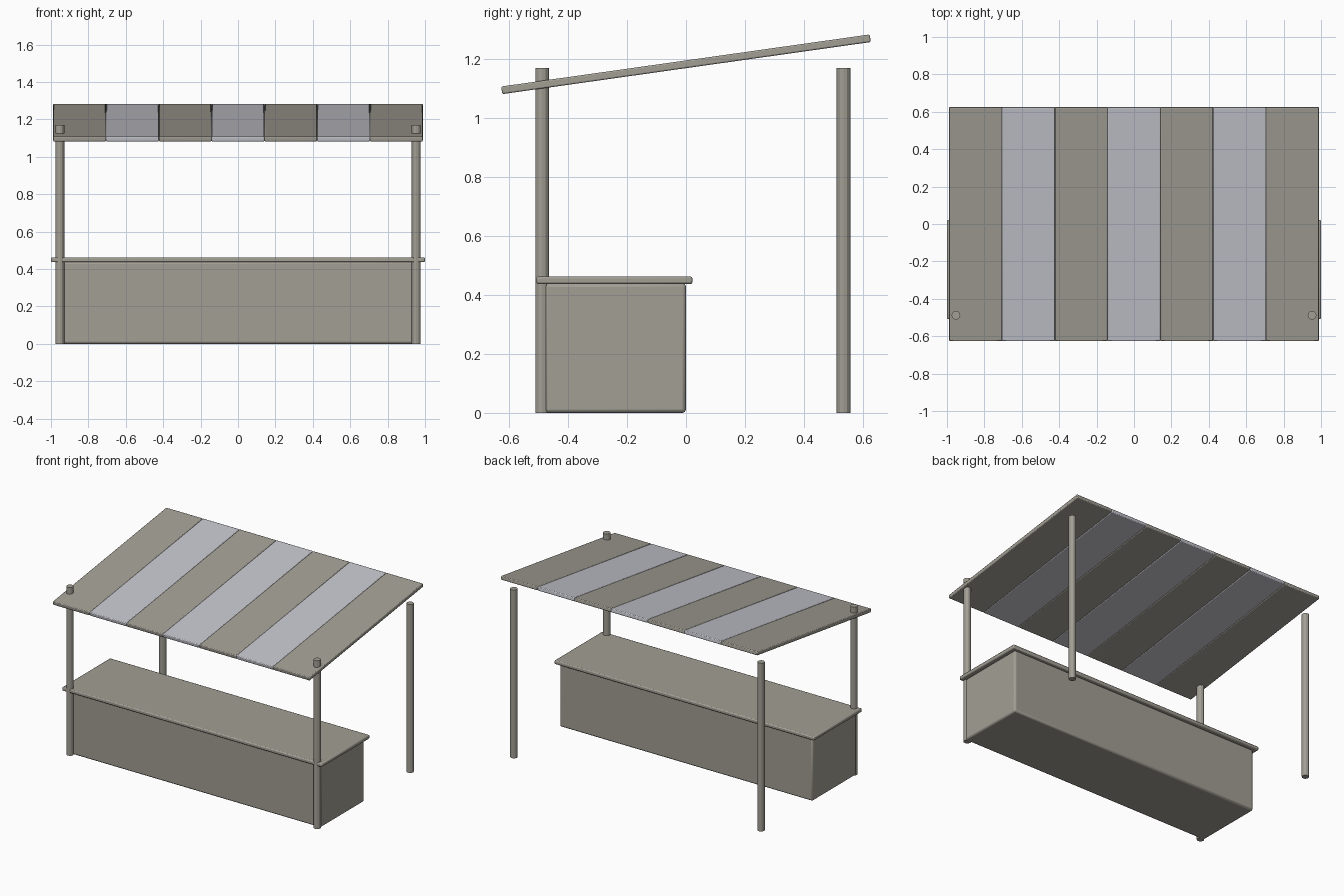
import bpy, math

if "Cube" in bpy.data.objects:
    bpy.data.objects.remove(bpy.data.objects["Cube"])


def material(name, color):
    mat = bpy.data.materials.new(name)
    mat.diffuse_color = (*color, 1)
    mat.use_nodes = True
    mat.node_tree.nodes["Principled BSDF"].inputs["Base Color"].default_value = mat.diffuse_color
    return mat


wood = material("weathered_wood", (0.36, 0.343, 0.297))
pale = material("pale_stripe", (0.55, 0.555, 0.605))


def finish(obj, mat, bevel=0.0):
    obj.data.materials.append(mat)
    if bevel:
        m = obj.modifiers.new("edge_bevel", "BEVEL")
        m.width, m.segments = bevel, 2
    bpy.ops.object.shade_smooth_by_angle(angle=math.radians(25))


def box(name, center, size, bevel, mat=wood, tilt=0.0):
    bpy.ops.mesh.primitive_cube_add(size=1, location=center)
    obj = bpy.context.object
    obj.name = name
    obj.scale = size
    bpy.ops.object.transform_apply(location=False, rotation=False, scale=True)
    obj.rotation_euler.x = tilt
    finish(obj, mat, bevel)


def post(name, x, y):
    bpy.ops.mesh.primitive_cylinder_add(vertices=12, radius=0.0235, depth=1.171,
                                        location=(x, y, 1.171 / 2))
    bpy.context.object.name = name
    finish(bpy.context.object, wood)


# Counter base and overhanging top
box("counter_base", (0, -0.241, 0.22), (1.946, 0.482, 0.44), 0.012)
box("counter_top", (0, -0.243, 0.45), (2.0, 0.53, 0.026), 0.007)

# Four posts; the front pair pokes through the awning
for side, x in (("left", -0.952), ("right", 0.952)):
    post("front_post_" + side, x, -0.488)
    post("back_post_" + side, x, 0.534)

# Sloping awning of seven strips, alternate ones pale
pitch = 0.2823
for i in range(7):
    box(f"awning_strip_{i + 1}", ((i - 3) * pitch, 0.0, 1.183),
        (pitch, 1.263, 0.026), 0.005, pale if i % 2 else wood, math.radians(8.04))
